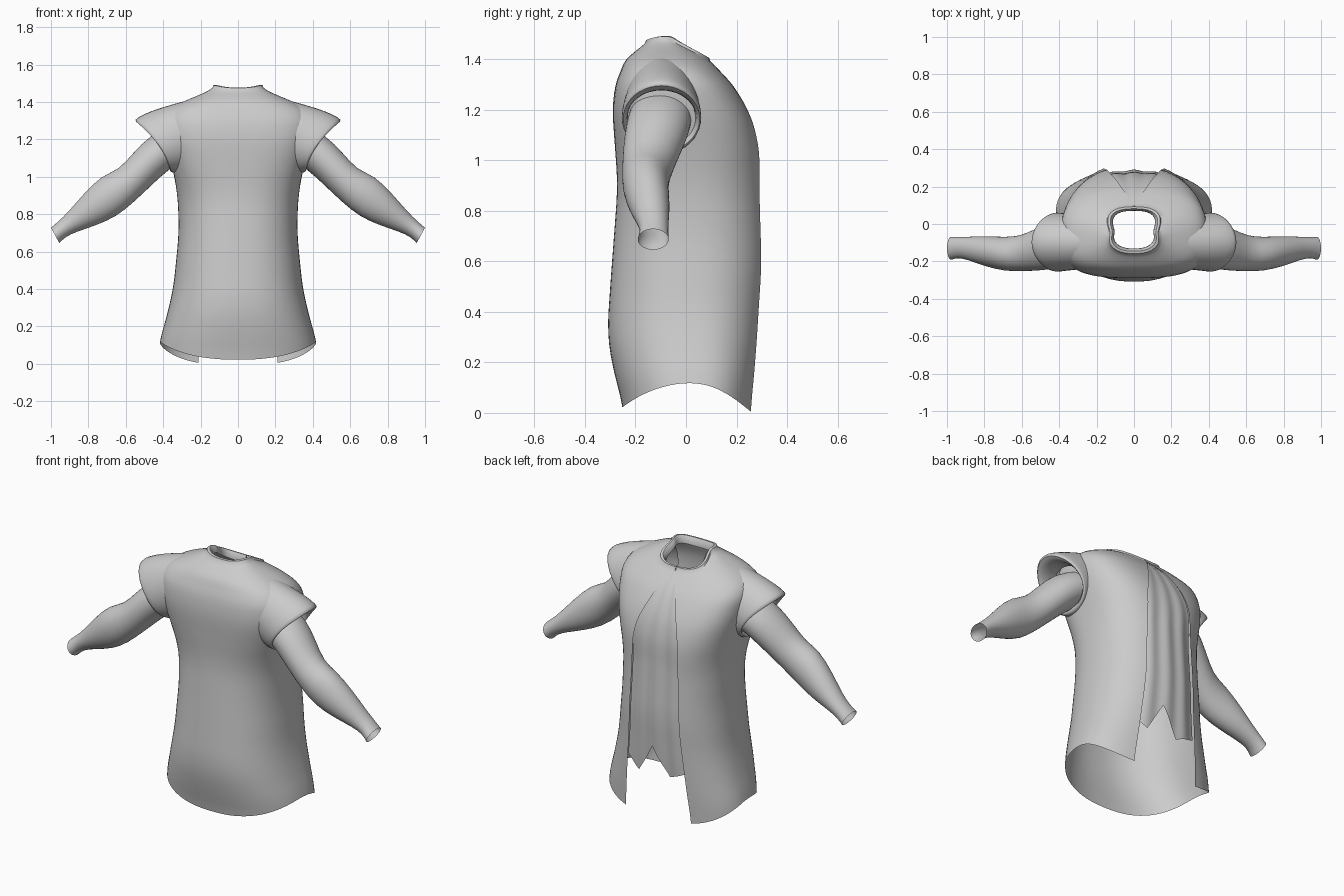
import bpy, bmesh, math

cube = bpy.data.objects.get("Cube")
if cube:
    bpy.data.objects.remove(cube)

grey = bpy.data.materials.new("soft_grey")
grey.use_nodes = True
colour = (0.6, 0.6, 0.6, 1)
grey.diffuse_color = colour
grey.node_tree.nodes["Principled BSDF"].inputs["Base Color"].default_value = colour


def lerp(points, z):
    if z <= points[0][0]:
        return points[0][1]
    for (a, va), (b, vb) in zip(points, points[1:]):
        if z <= b:
            return va + (vb - va) * (z - a) / (b - a)
    return points[-1][1]


def soft(points, z):
    """Profile lookup, averaged to round off its corners."""
    h = min(0.035, max(0.01, (1.42 - z) * 0.1))
    return sum(lerp(points, z + d * h) for d in (-2, -1, 0, 1, 2)) / 5


def loft(name, rings, closed, subdivide=0):
    """Skin a list of equal-length rings."""
    bm = bmesh.new()
    rows = [[bm.verts.new(p) for p in ring] for ring in rings]
    n = len(rows[0])
    for low, high in zip(rows, rows[1:]):
        for i in range(n if closed else n - 1):
            j = (i + 1) % n
            bm.faces.new((low[i], low[j], high[j], high[i]))
    bmesh.ops.recalc_face_normals(bm, faces=bm.faces)
    mesh = bpy.data.meshes.new(name)
    bm.to_mesh(mesh)
    bm.free()
    mesh.materials.append(grey)
    obj = bpy.data.objects.new(name, mesh)
    bpy.context.collection.objects.link(obj)
    if subdivide:
        obj.modifiers.new("smooth", "SUBSURF").levels = subdivide
        obj.modifiers["smooth"].render_levels = subdivide
    bpy.ops.object.select_all(action="DESELECT")
    obj.select_set(True)
    bpy.context.view_layer.objects.active = obj
    bpy.ops.object.shade_smooth_by_angle(angle=math.radians(50))


# Body profiles by height: half width, front, back, widest point, back opening, squareness
WIDTH = [(0.1, 0.428), (0.2, 0.395), (0.4, 0.346), (0.7, 0.316), (0.9, 0.322), (1.05, 0.35),
         (1.2, 0.385), (1.3, 0.395), (1.36, 0.37), (1.4, 0.3), (1.44, 0.2), (1.475, 0.125)]
FRONT = [(0.0, -0.243), (0.2, -0.295), (0.32, -0.312), (0.5, -0.3), (0.9, -0.27),
         (1.2, -0.292), (1.3, -0.28), (1.4, -0.24), (1.475, -0.145)]
BACK = [(0.01, 0.275), (0.3, 0.305), (0.6, 0.325), (1.0, 0.308), (1.1, 0.288), (1.2, 0.248),
        (1.3, 0.185), (1.4, 0.09), (1.44, 0.03), (1.475, -0.04)]
MIDDLE = [(0.1, 0.045), (0.8, 0.02), (1.0, -0.03), (1.2, -0.08), (1.47, -0.08)]
OPENING = [(0.0, 0.215), (0.5, 0.165), (1.1, 0.14), (1.3, 0.06), (1.38, 0.0)]
SQUARE = [(0.2, 2.35), (0.9, 2.35), (1.15, 3.0), (1.3, 3.0), (1.4, 2.5)]


def body_y(x, z):
    """Back surface at a given x and height."""
    power, mid = soft(SQUARE, z), soft(MIDDLE, z)
    t = min(abs(x) / soft(WIDTH, z), 1)
    return mid + (soft(BACK, z) - mid) * (1 - t ** power) ** (1 / power)


def body_point(u, z):
    w, power, mid = soft(WIDTH, z), soft(SQUARE, z), soft(MIDDLE, z)
    end = math.pi - math.asin(min(1, soft(OPENING, z) / w) ** (power / 2))
    a = abs(u) * end
    s, c = max(0, math.sin(a)), math.cos(a)
    edge = soft(FRONT, z) if c > 0 else soft(BACK, z)
    x = math.copysign(w * s ** (2 / power), u)
    return x, mid + (edge - mid) * abs(c) ** (2 / power), z


# Gown: wraps round the front and leaves an opening down the back
def hem(u):
    c = math.cos(u * math.pi * 0.9)
    return 0.118 - (0.096 if c > 0 else 0.122) * abs(c) ** 1.6


def neck(u):
    c = math.cos(u * math.pi)
    return 1.477 - 0.014 * max(0, c) ** 3 - 0.085 * max(0, -c) ** 3


COLUMNS, LEVELS = 64, 44
us = [2 * i / COLUMNS - 1 for i in range(COLUMNS + 1)]
rings = []
for k in range(LEVELS + 1):
    t = k / LEVELS
    t = min(1, t + 0.18 * math.sin(math.pi * t) * t)
    rings.append([body_point(u, hem(u) + (neck(u) - hem(u)) * t) for u in us])

# Collar: rolled rim turned into the neck hole
for inset, rise in ((0.97, 0.012), (0.88, 0.014), (0.79, -0.004), (0.78, -0.03)):
    rings.append([(x * inset, -0.02 + (y + 0.02) * inset, z + rise) for x, y, z in rings[LEVELS]])
loft("gown", rings, False)

# Inner back panel: recessed, lightly folded, with a ragged lower edge
RAGGED = [(-0.23, 0.3), (-0.15, 0.27), (-0.08, 0.245), (0.03, 0.41), (0.13, 0.24), (0.23, 0.3)]
rings = []
for k in range(31):
    t = k / 30
    ring = []
    for i in range(47):
        f = -0.23 + 0.01 * i
        z = lerp(RAGGED, f) * (1 - t) + 1.385 * t
        x = f * min(1, (soft(OPENING, z) + 0.03) / 0.23)
        depth = 0.006 + 0.03 * min(1, max(0, (1.32 - z) / 0.4))
        fold = 0.12 * depth * math.cos(f * 45)
        ring.append((x, body_y(x, z) - depth + fold, z))
    rings.append(ring)
loft("inner_back_panel", rings, False)


def tube(name, sections, side, bow=0.0):
    """Sections: top x, top z, bottom x, bottom z, centre y, half depth."""
    rings = []
    for tx, tz, bx, bz, cy, ry in sections:
        ring = []
        for i in range(20):
            a = math.tau * i / 20
            c, s = math.cos(a), math.sin(a)
            x = (tx + bx) / 2 + (tx - bx) / 2 * c - bow * s * s * min(1, max(0, tx - 0.3) * 5)
            z = (tz + bz) / 2 + (tz - bz) / 2 * c
            ring.append((side * x, cy + ry * s, z))
        rings.append(ring)
    loft(name, rings, True, 1)


SLEEVE = [(0.2, 1.425, 0.22, 1.06, -0.09, 0.14), (0.3, 1.405, 0.27, 1.035, -0.095, 0.15),
          (0.4, 1.375, 0.31, 1.025, -0.097, 0.152), (0.47, 1.353, 0.335, 1.02, -0.097, 0.157),
          (0.55, 1.315, 0.355, 1.02, -0.097, 0.162), (0.555, 1.298, 0.365, 1.03, -0.097, 0.155),
          (0.52, 1.275, 0.365, 1.05, -0.097, 0.14), (0.42, 1.28, 0.32, 1.07, -0.097, 0.135)]
ARM = [(0.36, 1.27, 0.28, 1.09, -0.1, 0.125), (0.47, 1.225, 0.37, 1.04, -0.11, 0.13),
       (0.56, 1.13, 0.46, 0.955, -0.135, 0.116), (0.64, 1.035, 0.56, 0.86, -0.158, 0.096),
       (0.73, 1.01, 0.65, 0.785, -0.162, 0.092), (0.83, 0.905, 0.755, 0.74, -0.145, 0.083),
       (0.91, 0.81, 0.865, 0.705, -0.13, 0.062), (0.96, 0.762, 0.925, 0.677, -0.125, 0.055),
       (1.0, 0.728, 0.955, 0.645, -0.13, 0.062)]
for label, side in (("left", 1), ("right", -1)):
    tube(label + "_sleeve", SLEEVE, side, 0.035)
    tube(label + "_arm", ARM, side)
